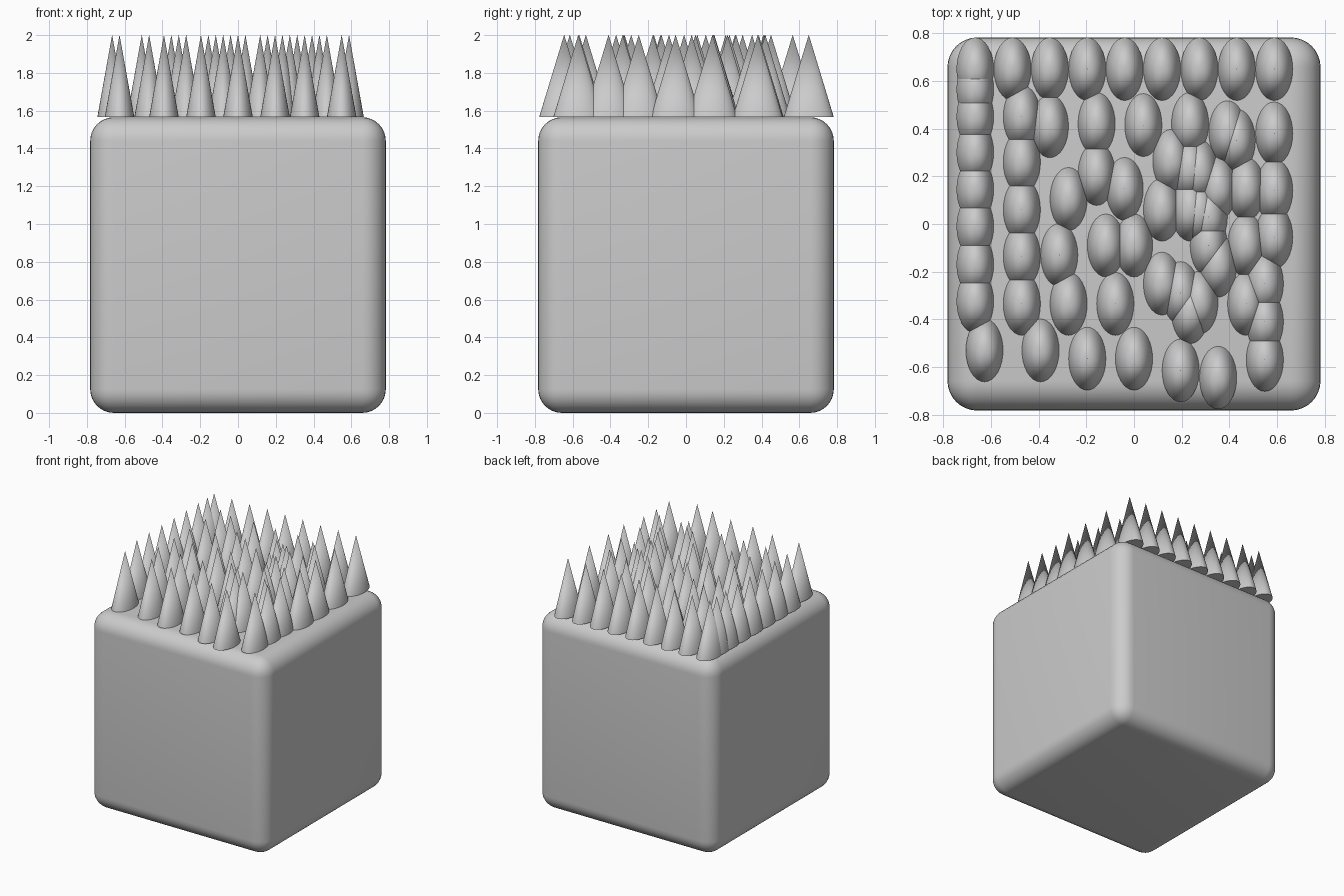
import bpy

if "Cube" in bpy.data.objects:
    bpy.data.objects.remove(bpy.data.objects["Cube"])

BODY = 1.565      # body cube edge length
TOP = 2.0         # spike tip height
STEP = 0.0392     # spikes sit on a fine grid in x

# Rounded cube body
bpy.ops.mesh.primitive_cube_add(size=BODY, location=(0, 0, BODY / 2))
body = bpy.context.object
body.name = "body"
bev = body.modifiers.new("rounding", 'BEVEL')
bev.width = 0.125
bev.segments = 8
bpy.ops.object.modifier_apply(modifier=bev.name)
bpy.ops.object.shade_smooth_by_angle()

# Spike layout: grid column in x -> y positions
columns = {
    -17: [0.565, 0.45, 0.30, 0.145, -0.01, -0.17, -0.325],
    -16: [-0.53],
    -12: [0.45, 0.26, 0.06, -0.135, -0.335],
    -10: [-0.53],
    -9: [0.41],
    -8: [-0.13],
    -7: [0.105, -0.335],
    -5: [-0.565],
    -4: [0.42, 0.21],
    -3: [-0.09],
    -2: [-0.335],
    -1: [0.147],
    0: [-0.09, -0.565],
    1: [0.415],
    3: [0.06, -0.25],
    4: [0.265],
    5: [-0.29, -0.615],
    6: [0.42, 0.23, 0.06, -0.37],
    7: [0.22, 0.05, -0.33],
    8: [0.03, -0.09],
    9: [0.15, -0.175, -0.645],
    10: [0.385],
    11: [0.35],
    12: [0.147, -0.09, -0.335],
    14: [-0.25, -0.41, -0.57],
    15: [0.38, 0.14, -0.055],
}
spots = [(n * STEP, y) for n, ys in columns.items() for y in ys]
spots += [((4 * i - 17) * STEP, 0.65) for i in range(9)]  # straight back row


# Oval cone spikes sharing one mesh
def make_spike(mesh=None):
    if mesh is None:
        bpy.ops.mesh.primitive_cone_add(vertices=32, radius1=1, radius2=0, depth=TOP - BODY)
        obj = bpy.context.object
        obj.scale = (0.078, 0.132, 1)
        bpy.ops.object.transform_apply(location=False, rotation=False, scale=True)
        bpy.ops.object.shade_smooth_by_angle()
    else:
        obj = bpy.data.objects.new("spike", mesh)
        bpy.context.collection.objects.link(obj)
    return obj


mesh = None
for i, (x, y) in enumerate(spots):
    spike = make_spike(mesh)
    mesh = spike.data
    spike.name = f"spike_{i + 1}"
    spike.location = (x, y, (BODY + TOP) / 2 + 0.002)
